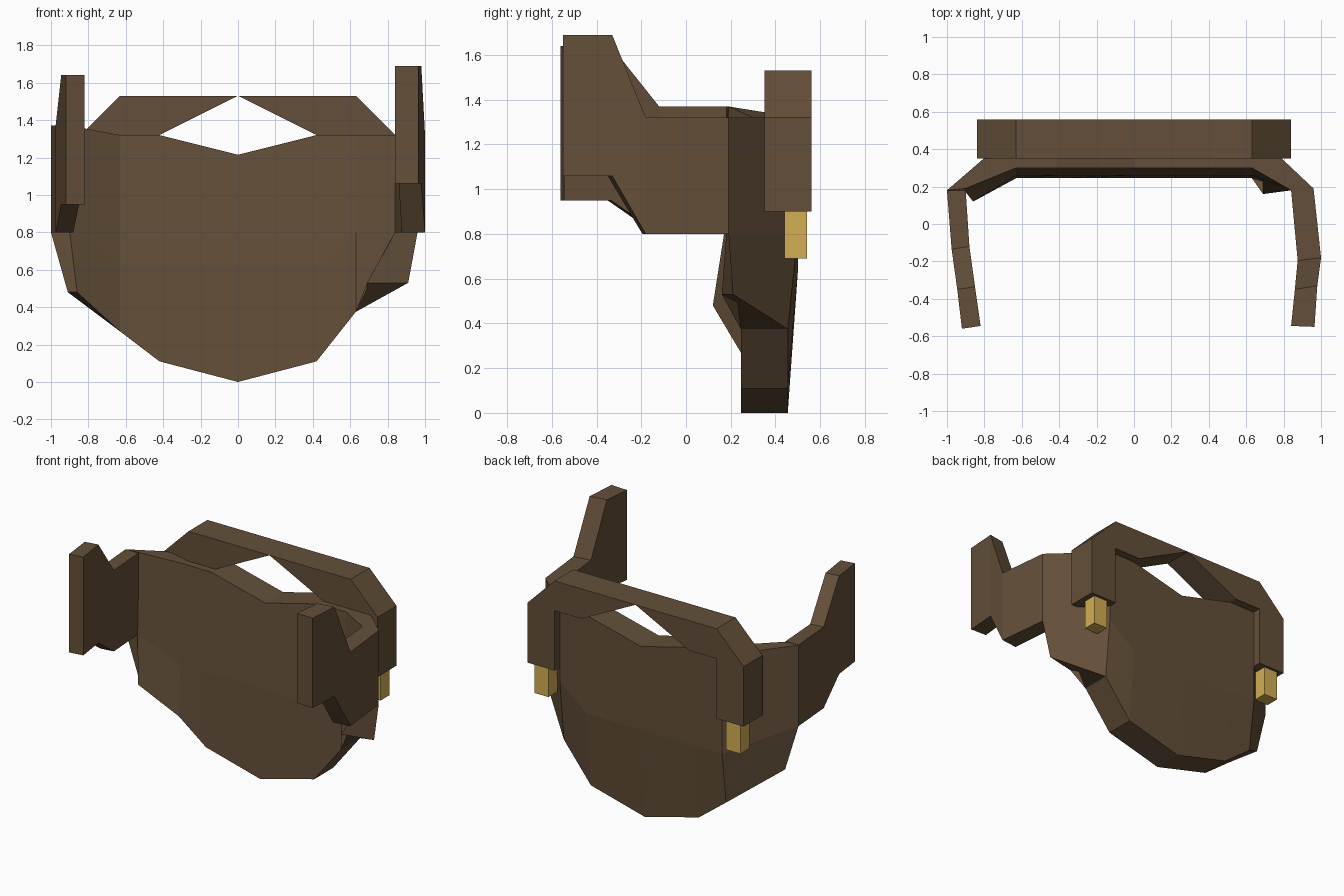
import bpy, bmesh

if "Cube" in bpy.data.objects:
    bpy.data.objects.remove(bpy.data.objects["Cube"])


def material(name, rgb):
    m = bpy.data.materials.new(name)
    m.diffuse_color = (*rgb, 1)
    m.use_nodes = True
    m.node_tree.nodes["Principled BSDF"].inputs["Base Color"].default_value = m.diffuse_color
    return m


BROWN = material("brown_leather", (0.127, 0.078, 0.041))
GOLD = material("gold", (0.65, 0.42, 0.085))


def loft(name, rings, mat):
    """Closed solid through rings that have equal point counts."""
    bm = bmesh.new()
    loops = [[bm.verts.new(p) for p in ring] for ring in rings]
    n = len(loops[0])
    for a, b in zip(loops, loops[1:]):
        for i in range(n):
            j = (i + 1) % n
            bm.faces.new((a[i], a[j], b[j], b[i]))
    bm.faces.new(loops[0])
    bm.faces.new(loops[-1])
    bmesh.ops.recalc_face_normals(bm, faces=bm.faces)
    mesh = bpy.data.meshes.new(name)
    bm.to_mesh(mesh)
    bm.free()
    mesh.materials.append(mat)
    ob = bpy.data.objects.new(name, mesh)
    bpy.context.collection.objects.link(ob)
    return ob


def column(x, bottom, mid, top):
    """Plate cross-section: up the inner side, down the outer side."""
    return [(x, 0.245, bottom), (x, 0.26, mid), (x, 0.30, top),
            (x, 0.50, top), (x, 0.50, mid), (x, 0.455, bottom)]


# Main shell, ending in angled side panels
left_corner = [(-0.86, 0.12, 0.48), (-0.90, 0.17, 0.80), (-0.90, 0.19, 1.37),
               (-1.00, 0.18, 1.37), (-1.00, 0.18, 0.80), (-0.91, 0.20, 0.48)]
right_corner = [(0.69, 0.16, 0.53), (0.84, 0.18, 0.80), (0.84, 0.18, 1.32),
                (0.96, 0.19, 1.32), (0.96, 0.19, 0.80), (0.91, 0.21, 0.53)]
loft("shell", [left_corner,
               column(-0.63, 0.27, 0.63, 1.32),
               column(-0.42, 0.11, 0.63, 1.32),
               column(0.00, 0.00, 0.63, 1.215),
               column(0.42, 0.11, 0.63, 1.32),
               column(0.63, 0.375, 0.80, 1.32),
               right_corner], BROWN)


def arm(name, stations):
    """Arm through stations (outer x, outer y, inner x, inner y, low z, high z)."""
    loft(name, [[(xi, yi, lo), (xi, yi, hi), (xo, yo, hi), (xo, yo, lo)]
                for xo, yo, xi, yi, lo, hi in stations], BROWN)


# Side arms with raised tips
arm("left_arm", [(-1.00, 0.18, -0.90, 0.18, 0.80, 1.37),
                 (-0.975, -0.135, -0.88, -0.12, 0.80, 1.37),
                 (-0.945, -0.35, -0.85, -0.335, 0.95, 1.64),
                 (-0.92, -0.56, -0.82, -0.545, 0.95, 1.64)])
arm("right_arm", [(0.96, 0.19, 0.84, 0.18, 0.80, 1.32),
                  (1.00, -0.18, 0.875, -0.195, 0.80, 1.32),
                  (0.98, -0.33, 0.86, -0.35, 1.06, 1.69),
                  (0.965, -0.55, 0.84, -0.545, 1.06, 1.69)])

# Rear frame: half outline, mirrored across the middle, notched to a point
for side, s in (("left", -1), ("right", 1)):
    outline = [(0, 1.53), (0.63, 1.53), (0.84, 1.32), (0.84, 0.90),
               (0.63, 0.90), (0.63, 1.32), (0.42, 1.32)]
    loft(side + "_frame", [[(s * x, y, z) for x, z in outline]
                           for y in (0.35, 0.56)], BROWN)
    # Gold peg under each frame leg
    peg = [(0.69, 0.44), (0.80, 0.44), (0.80, 0.54), (0.69, 0.54)]
    loft(side + "_peg", [[(s * x, y, z) for x, y in peg]
                         for z in (0.69, 0.90)], GOLD)
